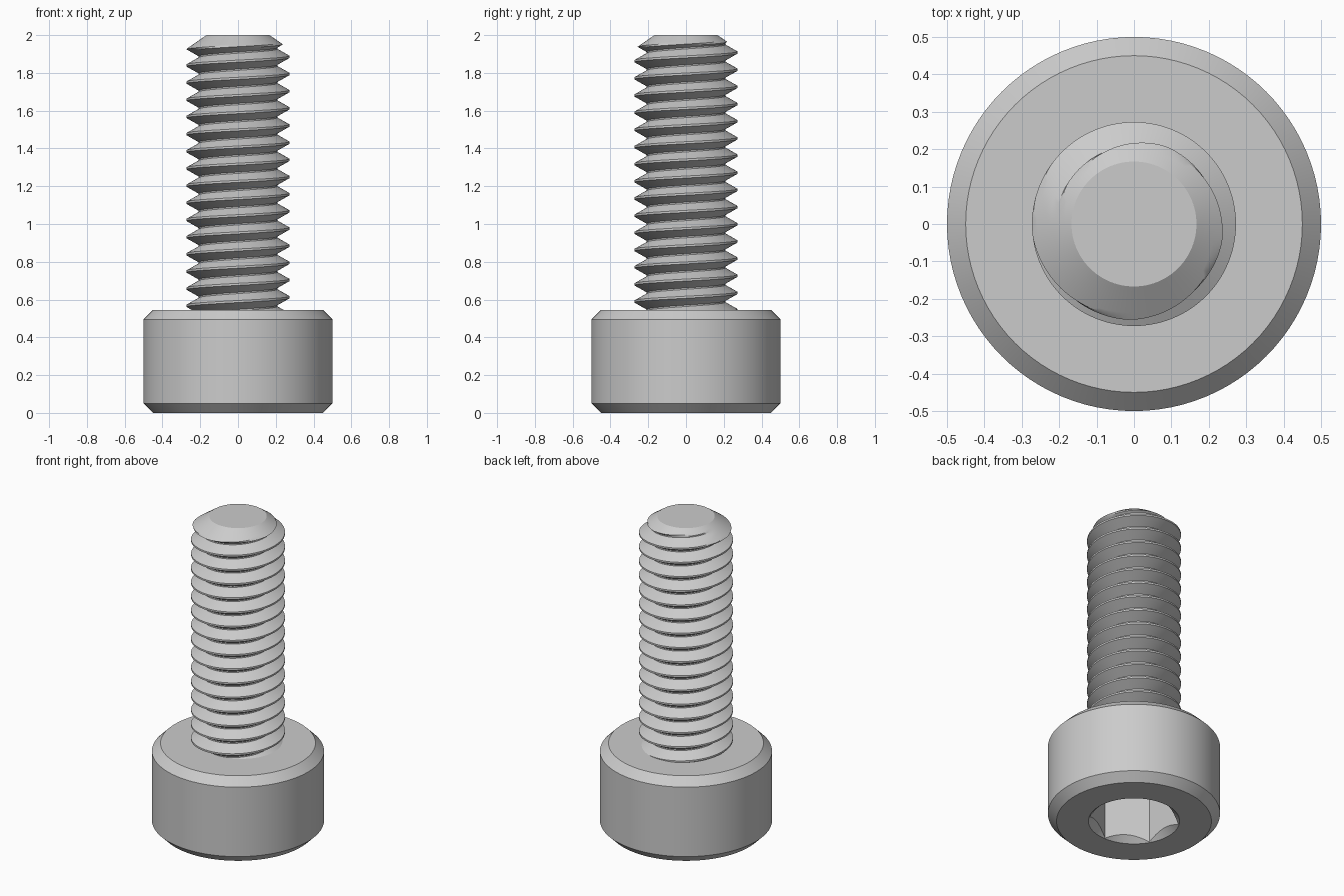
import bpy, bmesh, math

if "Cube" in bpy.data.objects:
    bpy.data.objects.remove(bpy.data.objects["Cube"])

HEAD_R, HEAD_H, CHAMFER = 0.5, 0.545, 0.05
MAJOR, MINOR, PITCH, TOP = 0.2727, 0.208, 0.0909, 2.0
TIP_R, TIP_H = 0.167, 0.073
CREST_PHASE = 1.885
SEG = 96


def make_object(name, bm):
    bmesh.ops.recalc_face_normals(bm, faces=bm.faces)
    mesh = bpy.data.meshes.new(name)
    bm.to_mesh(mesh)
    bm.free()
    ob = bpy.data.objects.new(name, mesh)
    bpy.context.collection.objects.link(ob)
    return ob


def stack(name, profile, sides, turn=0.0):
    """Closed solid of rings (radius, z), capped at both ends."""
    bm = bmesh.new()
    rings = [[bm.verts.new((r * math.cos(turn + 2 * math.pi * i / sides),
                            r * math.sin(turn + 2 * math.pi * i / sides), z))
              for i in range(sides)] for r, z in profile]
    for a, b in zip(rings, rings[1:]):
        for i in range(sides):
            j = (i + 1) % sides
            bm.faces.new((a[i], a[j], b[j], b[i]))
    bm.faces.new(rings[0])
    bm.faces.new(rings[-1])
    return make_object(name, bm)


def thread_radius(z, u):
    """V thread with narrow flats, cut by the tip cone. u = turn fraction."""
    d = abs(((z - CREST_PHASE) / PITCH - u + 0.5) % 1.0 - 0.5)
    t = min(max((d - 0.06) / 0.40, 0), 1)
    r = MAJOR + (MINOR - MAJOR) * t
    return min(r, TIP_R + (TOP - z) / TIP_H * (MAJOR - TIP_R))


def make_shank():
    bottom = HEAD_H - 0.04
    steps = [0, 0.06, 0.16, 0.26, 0.36, 0.46, 0.54, 0.64, 0.74, 0.84, 0.94]
    n = len(steps)
    start = CREST_PHASE - 17 * PITCH
    turns = 20
    bm = bmesh.new()
    cols = []
    # Each column follows the helix; one full turn shifts it by one pitch
    for i in range(SEG):
        u = i / SEG
        a = 2 * math.pi * u
        col = []
        for k in range(turns * n):
            z = start + PITCH * (k // n + steps[k % n] + u)
            z = min(max(z, bottom), TOP)
            r = thread_radius(z, u)
            col.append(bm.verts.new((r * math.cos(a), r * math.sin(a), z)))
        cols.append(col)
    for i in range(SEG):
        a, b = cols[i], cols[(i + 1) % SEG]
        s = n if i == SEG - 1 else 0
        for k in range(turns * n - 1 - s):
            bm.faces.new((a[k], b[k + s], b[k + 1 + s], a[k + 1]))
    bmesh.ops.remove_doubles(bm, verts=bm.verts, dist=1e-5)
    loose = [v for v in bm.verts if not v.link_faces]
    bmesh.ops.delete(bm, geom=loose, context='VERTS')
    bmesh.ops.holes_fill(bm, edges=[e for e in bm.edges if e.is_boundary], sides=0)
    return make_object("threaded_shank", bm)


def combine(target, other, operation):
    mod = target.modifiers.new(other.name, 'BOOLEAN')
    mod.operation, mod.solver, mod.object = operation, 'EXACT', other
    bpy.context.view_layer.objects.active = target
    bpy.ops.object.modifier_apply(modifier=mod.name)
    bpy.data.objects.remove(other)


# Chamfered cylindrical head
screw = stack("cap_screw", [(HEAD_R - CHAMFER, 0), (HEAD_R, CHAMFER),
                            (HEAD_R, HEAD_H - CHAMFER),
                            (HEAD_R - CHAMFER, HEAD_H)], SEG)

# Hexagonal socket with a conical lead-in
combine(screw, stack("hex_cutter", [(0.2624, -0.1), (0.2624, 0.3)], 6, math.pi / 6), 'DIFFERENCE')
combine(screw, stack("lead_in_cutter", [(0.285, -0.02), (0.105, 0.16)], SEG), 'DIFFERENCE')

# Threaded shank with a conical tip
combine(screw, make_shank(), 'UNION')

bpy.ops.object.select_all(action='DESELECT')
screw.select_set(True)
bpy.context.view_layer.objects.active = screw
bpy.ops.object.shade_smooth_by_angle(angle=math.radians(25))
